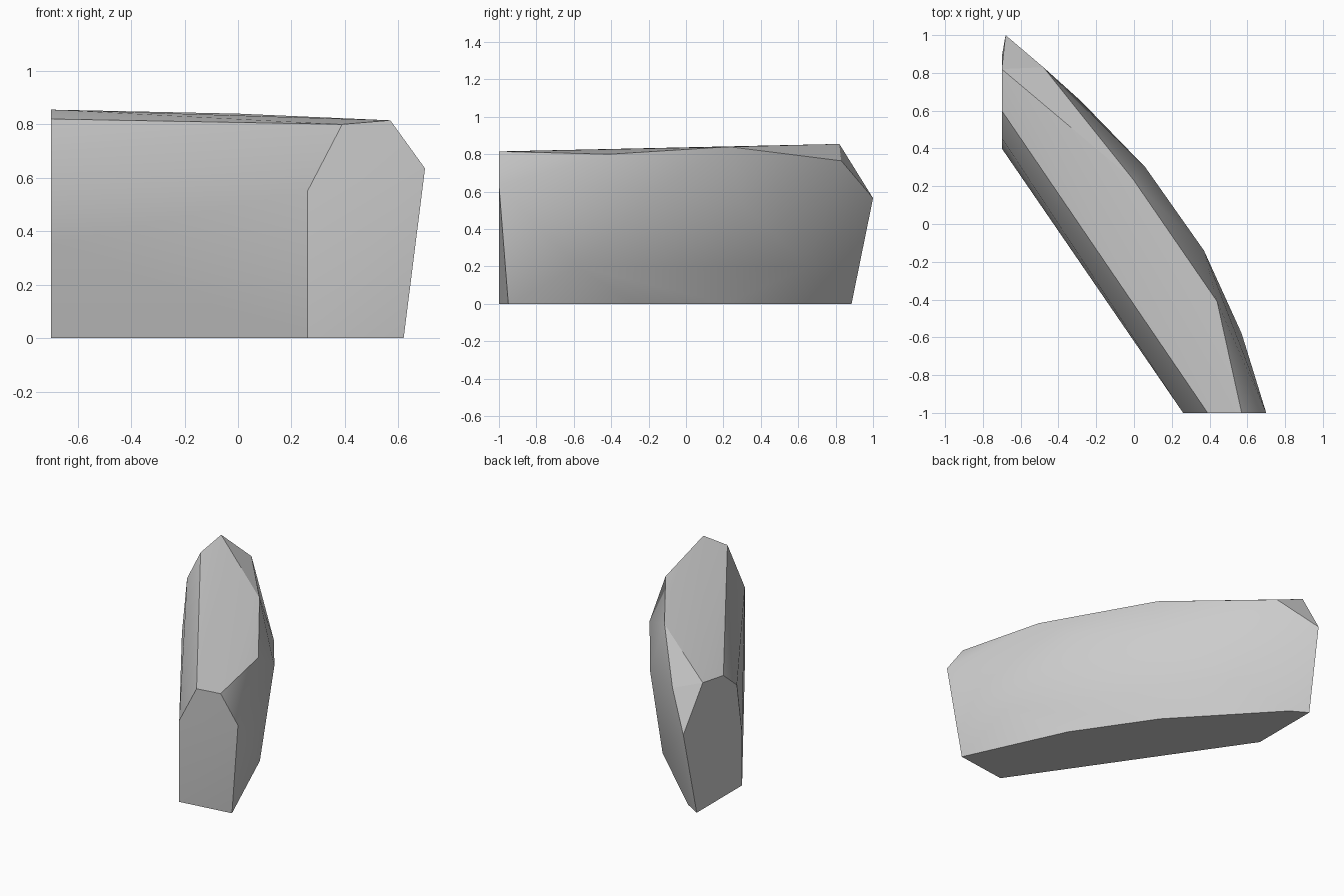
import bpy, bmesh, math

cube = bpy.data.objects.get("Cube")
if cube:
    bpy.data.objects.remove(cube, do_unlink=True)

# Stone colour
stone = bpy.data.materials.new("stone_grey")
stone.use_nodes = True
grey = (0.6, 0.6, 0.6, 1)
stone.diffuse_color = grey
stone.node_tree.nodes["Principled BSDF"].inputs["Base Color"].default_value = grey

# Corners of the boulder, ring by ring
base = [(.26, -1), (.62, -.95), (.31, -.28), (-.03, .22), (-.59, .82), (-.7, .885), (-.7, .4)]
front_end = [(.26, -1, .55), (.39, -1, .8), (.57, -1, .815), (.7, -1, .635)]
back_end = [(-.7, .4, .35), (-.7, .455, .7), (-.7, .6, .82), (-.7, .82, .855), (-.68, 1, .565)]
bulge = [(.57, -.58, .2), (.37, -.14, .62), (.06, .3, .54), (-.28, .65, .2)]
shoulder = [(.44, -.41, .8), (0, .23, .84), (-.48, .83, .765)]

# Wrap a convex skin round the corners
bm = bmesh.new()
for x, y in base:
    bm.verts.new((x, y, 0))
for p in front_end + back_end + bulge + shoulder:
    bm.verts.new(p)
hull = bmesh.ops.convex_hull(bm, input=bm.verts)
loose = [v for v in bm.verts if not v.link_faces]
bmesh.ops.delete(bm, geom=loose, context='VERTS')
bmesh.ops.dissolve_limit(bm, angle_limit=math.radians(1), verts=bm.verts, edges=bm.edges)
bmesh.ops.recalc_face_normals(bm, faces=bm.faces)

mesh = bpy.data.meshes.new("boulder")
bm.to_mesh(mesh)
bm.free()
mesh.materials.append(stone)
boulder = bpy.data.objects.new("boulder", mesh)
bpy.context.collection.objects.link(boulder)

# Smooth sides with crisp ridges
bpy.ops.object.select_all(action='DESELECT')
boulder.select_set(True)
bpy.context.view_layer.objects.active = boulder
bpy.ops.object.shade_smooth_by_angle(angle=math.radians(30))
